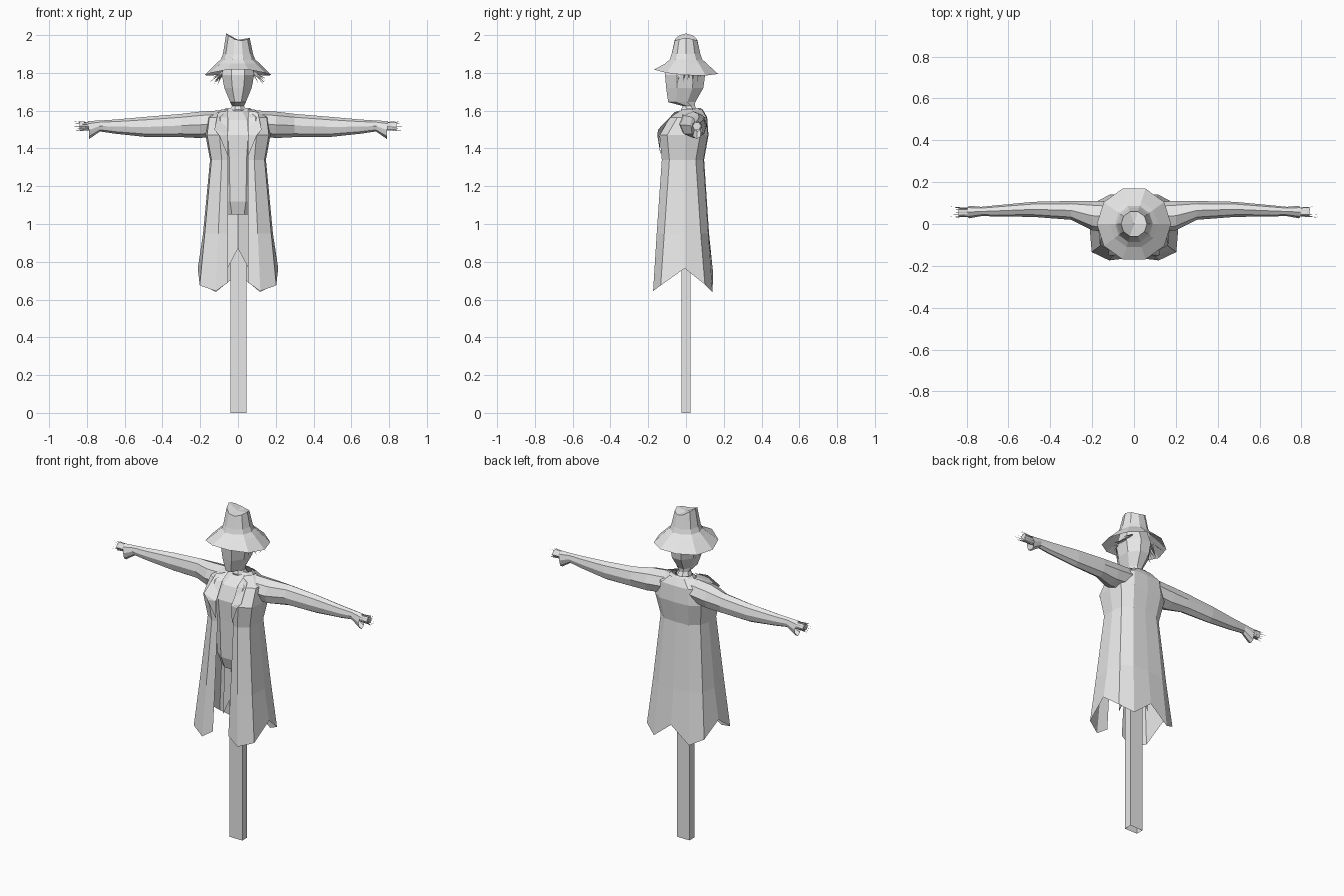
import bpy, math, random
from mathutils import Vector

if "Cube" in bpy.data.objects:
    bpy.data.objects.remove(bpy.data.objects["Cube"])

random.seed(4)
grey = bpy.data.materials.new("plain_light_grey")
grey.diffuse_color = (0.8, 0.8, 0.8, 1)
grey.use_nodes = True
grey.node_tree.nodes["Principled BSDF"].inputs["Base Color"].default_value = grey.diffuse_color


def make(name, verts, faces):
    me = bpy.data.meshes.new(name)
    me.from_pydata([tuple(v) for v in verts], [], faces)
    me.update()
    me.materials.append(grey)
    ob = bpy.data.objects.new(name, me)
    bpy.context.collection.objects.link(ob)
    return ob


def loft(name, rings, closed=True, cap_start=False, cap_end=False):
    n = len(rings[0])
    verts = [v for r in rings for v in r]
    faces = []
    for i in range(len(rings) - 1):
        for j in range(n if closed else n - 1):
            k = (j + 1) % n
            faces.append((i*n + j, i*n + k, (i+1)*n + k, (i+1)*n + j))
    if cap_start:
        faces.append(tuple(reversed(range(n))))
    if cap_end:
        faces.append(tuple(range((len(rings)-1)*n, len(rings)*n)))
    return make(name, verts, faces)


def oval(n, cx, cy, rx, ry, phase=0.0):
    return [(cx + rx*math.cos(2*math.pi*(i+phase)/n),
             cy + ry*math.sin(2*math.pi*(i+phase)/n)) for i in range(n)]


def straws(name, pairs, r=0.004):
    """Thin three-sided spikes from point a to point b."""
    verts, faces = [], []
    for a, b in pairs:
        a, b = Vector(a), Vector(b)
        q = (b - a).to_track_quat('Z', 'Y')
        s = len(verts)
        for i in range(3):
            t = 2*math.pi*i/3
            verts.append(a + q @ Vector((r*math.cos(t), r*math.sin(t), 0)))
        verts.append(b)
        faces += [(s, s+1, s+3), (s+1, s+2, s+3), (s+2, s, s+3)]
    return make(name, verts, faces)


# Post
loft("post", [[(-.04, -.023, z), (.045, -.023, z), (.045, .024, z), (-.04, .024, z)]
              for z in (0, 1.1)], cap_end=True)

# Shirt: z, half width, centre y, half depth
shirt = [(1.05, .085, -.02, .065), (1.12, .11, -.02, .09), (1.35, .12, -.02, .095),
         (1.47, .14, -.015, .105), (1.55, .12, 0, .085), (1.6, .055, .02, .045)]
loft("shirt", [[(x, y, z) for x, y in oval(8, 0, cy, w, d, .5)]
               for z, w, cy, d in shirt], cap_start=True)

# Ragged shirt tail under the shirt
loft("shirt_tail", [[(x, y, z + (rag * (.06 if i % 2 else -.06)))
                     for i, (x, y) in enumerate(oval(8, 0, -.005, w, d))]
                    for z, w, d, rag in ((1.08, .08, .06, 0), (.81, .09, .065, -1))])
# (front middle rises, corners hang down)

# Coat: z, half width, front y, back y ; open down the front
coat = [(1.605, .09, -.02, .085), (1.565, .16, -.085, .108), (1.47, .172, -.14, .115),
        (1.34, .148, -.128, .092), (.95, .185, -.155, .118), (0, .213, -.174, .14)]
hem = [.69, .645, .675, .765, .68, .64, .735]
rings = []
for z, w, f, b in coat:
    half = [(.052, f + .008), (.5*w + .012, f), (.95*w, f + .04), (w, (f+b)/2 + .01),
            (.9*w, b - .04), (.55*w, b), (0, b + .004)]
    right = [(x, y, z or h) for (x, y), h in zip(half, hem)]
    rings.append(right + [(-x, y, h) for x, y, h in reversed(right[:-1])])
loft("coat", rings, closed=False)

# Collar ring around the neck
loft("coat_collar", [[(x, y, z) for x, y in oval(10, 0, .035, rx, ry)]
                     for z, rx, ry in ((1.595, .085, .06), (1.615, .065, .045))])

# Sleeves: x, centre y, bottom z, top z, half depth
sleeve = [(.08, .03, 1.47, 1.602, .075), (.2, .04, 1.455, 1.595, .07),
          (.3, .065, 1.46, 1.583, .045), (.48, .07, 1.46, 1.568, .036),
          (.65, .063, 1.478, 1.553, .027), (.73, .06, 1.49, 1.548, .022),
          (.795, .057, 1.45, 1.545, .03)]
for side, s in (("right", 1), ("left", -1)):
    rr = []
    for x, cy, z0, z1, d in sleeve:
        rr.append([(s*(x + (.012 if x > .78 and z < 1.5 else 0)*-.5), y, z)
                   for y, z in oval(8, cy, (z0+z1)/2, d, (z1-z0)/2)])
    loft(side + "_sleeve", rr)
    # Straw hand
    loft(side + "_hand", [[(s*x, y, z) for y, z in oval(6, .057, 1.518, r, r)]
                          for x, r in ((.7, .019), (.84, .023))], cap_end=True)
    pairs = []
    for i in range(12):
        t = 2*math.pi*i/12
        pairs.append(((s*.78, .057 + .018*math.cos(t), 1.518 + .018*math.sin(t)),
                      (s*random.uniform(.85, .885), .057 + .026*math.cos(t),
                       1.518 + .027*math.sin(t))))
    straws(side + "_hand_straw", pairs)
    # Lapel
    lapel = [(.06, -.035, 1.6), (.105, -.06, 1.592), (.125, -.148, 1.5),
             (.1, -.152, 1.47), (.054, -.134, 1.36), (.052, -.142, 1.47)]
    make(side + "_lapel", [(s*x, y, z) for x, y, z in lapel],
         [(0, 1, 2, 5), (5, 2, 3), (5, 3, 4)])
    # Straw hair
    pairs = []
    for i in range(9):
        y = -.03 + .013*i
        pairs.append(((s*.075, y, 1.81),
                      (s*random.uniform(.1, .15), y + random.uniform(-.02, .02),
                       random.uniform(1.735, 1.775))))
    straws(side + "_hair", pairs, .006)

# Head and neck: z, half width, front y, back y
head = [(1.56, .04, -.02, .06), (1.605, .044, -.03, .062), (1.625, .034, -.02, .05),
        (1.645, .045, -.1, .055), (1.72, .078, -.113, .1), (1.79, .093, -.12, .11),
        (1.87, .078, -.08, .08)]
loft("head", [[(x, y, z) for x, y in oval(8, 0, (f+b)/2, w, (b-f)/2, .5)]
              for z, w, f, b in head], cap_end=True)

# Hat: radius and height, with drooping sides and a creased top
prof = [(.178, 1.8), (.115, 1.85), (.09, 1.872), (.08, 1.9), (.062, 1.975)]
rings = []
for r, z in prof:
    ring = []
    for x, y in oval(10, 0, 0, r, r):
        h = z
        if r > .15:
            h += .014 - .026*abs(x)/r - .012*(y/r)
        if r < .07:
            h += .022*abs(x)/r - .012*x/r - .008*abs(y)/r
        ring.append((x, y, h))
    rings.append(ring)
hat = loft("hat", rings)
top = [Vector(v) for v in rings[-1]]
make("hat_crease", top + [Vector((0, 0, 1.975))],
     [(i, (i + 1) % 10, 10) for i in range(10)])
